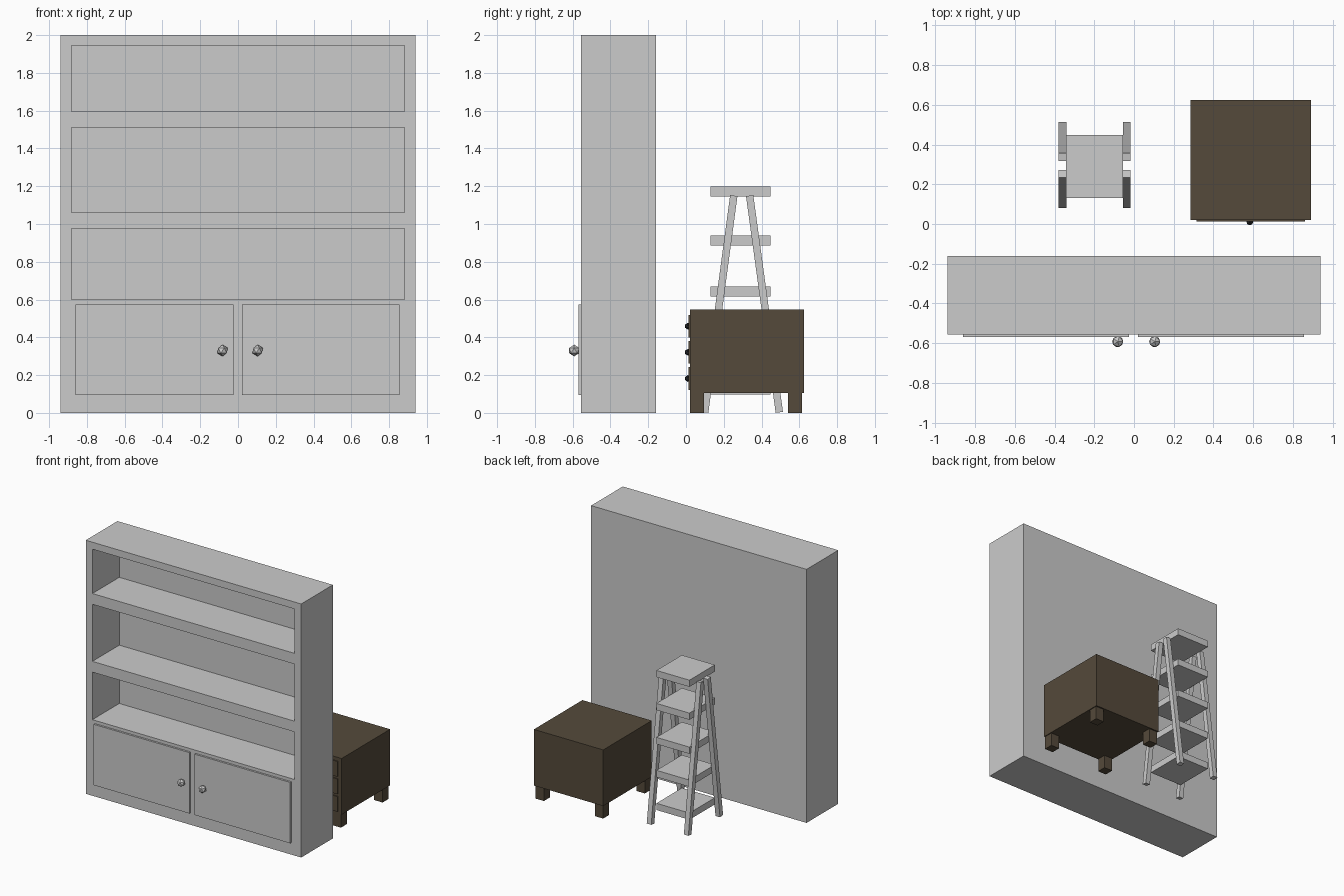
import bpy, bmesh, math
from mathutils import Vector, Matrix

if "Cube" in bpy.data.objects:
    bpy.data.objects.remove(bpy.data.objects["Cube"])

wood = bpy.data.materials.new("dark_wood")
wood.diffuse_color = (0.09, 0.068, 0.043, 1)
wood.use_nodes = True
wood.node_tree.nodes["Principled BSDF"].inputs["Base Color"].default_value = wood.diffuse_color
black = bpy.data.materials.new("dark_metal")
black.diffuse_color = (0.02, 0.02, 0.02, 1)
black.use_nodes = True
black.node_tree.nodes["Principled BSDF"].inputs["Base Color"].default_value = black.diffuse_color


def finish(name, bm, mat=None):
    bmesh.ops.recalc_face_normals(bm, faces=bm.faces[:])
    me = bpy.data.meshes.new(name)
    bm.to_mesh(me)
    bm.free()
    ob = bpy.data.objects.new(name, me)
    bpy.context.collection.objects.link(ob)
    if mat:
        me.materials.append(mat)
    return ob


def box_mesh(x, y, z):
    lo, hi = Vector((x[0], y[0], z[0])), Vector((x[1], y[1], z[1]))
    bm = bmesh.new()
    mat = Matrix.Translation((lo + hi) / 2) @ Matrix.Diagonal((*(hi - lo), 1))
    bmesh.ops.create_cube(bm, size=1, matrix=mat)
    return bm


def box(name, x, y, z, mat=None):
    return finish(name, box_mesh(x, y, z), mat)


def knob(name, loc, r, mat=None):
    bm = bmesh.new()
    bmesh.ops.create_icosphere(bm, subdivisions=1, radius=r,
                               matrix=Matrix.Translation(loc))
    return finish(name, bm, mat)


# Bookcase: one block, shelf openings pushed in from the front
FRONT, BACK = -0.555, -0.16
openings = [(0.60, 0.975), (1.06, 1.51), (1.595, 1.945)]
bm = box_mesh((-0.94, 0.94), (FRONT, BACK), (0, 2))
cuts = [((s * 0.882, 0, 0), (1, 0, 0)) for s in (-1, 1)]
cuts += [((0, 0, z), (0, 0, 1)) for pair in openings for z in pair]
for co, no in cuts:
    bmesh.ops.bisect_plane(bm, geom=bm.verts[:] + bm.edges[:] + bm.faces[:],
                           plane_co=co, plane_no=no)
holes = []
for f in bm.faces:
    c = f.calc_center_median()
    if abs(c.y - FRONT) < 1e-4 and abs(c.x) < 0.8 and any(a < c.z < b for a, b in openings):
        holes.append(f)
for f in holes:
    new = bmesh.ops.extrude_face_region(bm, geom=[f])["geom"]
    bmesh.ops.translate(bm, vec=(0, 0.335, 0),
                        verts=[v for v in new if isinstance(v, bmesh.types.BMVert)])
    if f.is_valid:
        bmesh.ops.delete(bm, geom=[f], context='FACES_ONLY')
finish("bookcase_body", bm)

# Cupboard doors and knobs
for side, x0, x1, kx in (("left", -0.86, -0.025, -0.082), ("right", 0.02, 0.855, 0.104)):
    box(f"cupboard_door_{side}", (x0, x1), (-0.57, FRONT), (0.095, 0.575))
    knob(f"cupboard_knob_{side}", (kx, -0.592, 0.33), 0.031)

# Stepladder treads
for i, top in enumerate((0.15, 0.41, 0.67, 0.938, 1.198)):
    box(f"ladder_step_{i + 1}", (-0.343, -0.055), (0.13, 0.447), (top - 0.053, top))

# Stepladder legs: square bars leaning in towards the top
for side, x in (("left", -0.36), ("right", -0.036)):
    for end, y0, y1 in (("front", 0.099, 0.253), ("back", 0.494, 0.337)):
        a, b = Vector((x, y0, 0.003)), Vector((x, y1, 1.15))
        tilt = math.atan2(y1 - y0, b.z - a.z)
        bm = bmesh.new()
        bmesh.ops.create_cube(bm, size=1, matrix=Matrix.Translation((a + b) / 2)
                              @ Matrix.Rotation(-tilt, 4, 'X')
                              @ Matrix.Diagonal((0.039, 0.039, (b - a).length, 1)))
        finish(f"ladder_leg_{end}_{side}", bm)

# Bedside cabinet
box("cabinet_body", (0.285, 0.89), (0.02, 0.625), (0.105, 0.548), wood)
for sx, x in (("left", 0.293), ("right", 0.81)):
    for sy, y in (("front", 0.022), ("back", 0.541)):
        box(f"cabinet_leg_{sy}_{sx}", (x, x + 0.073), (y, y + 0.073), (0, 0.105), wood)

# Drawer fronts with knobs
for i, z in enumerate((0.182, 0.321, 0.459)):
    box(f"drawer_front_{i + 1}", (0.315, 0.86), (0.012, 0.02), (z - 0.06, z + 0.06), wood)
    knob(f"drawer_knob_{i + 1}", (0.583, 0.01, z), 0.018, black)
